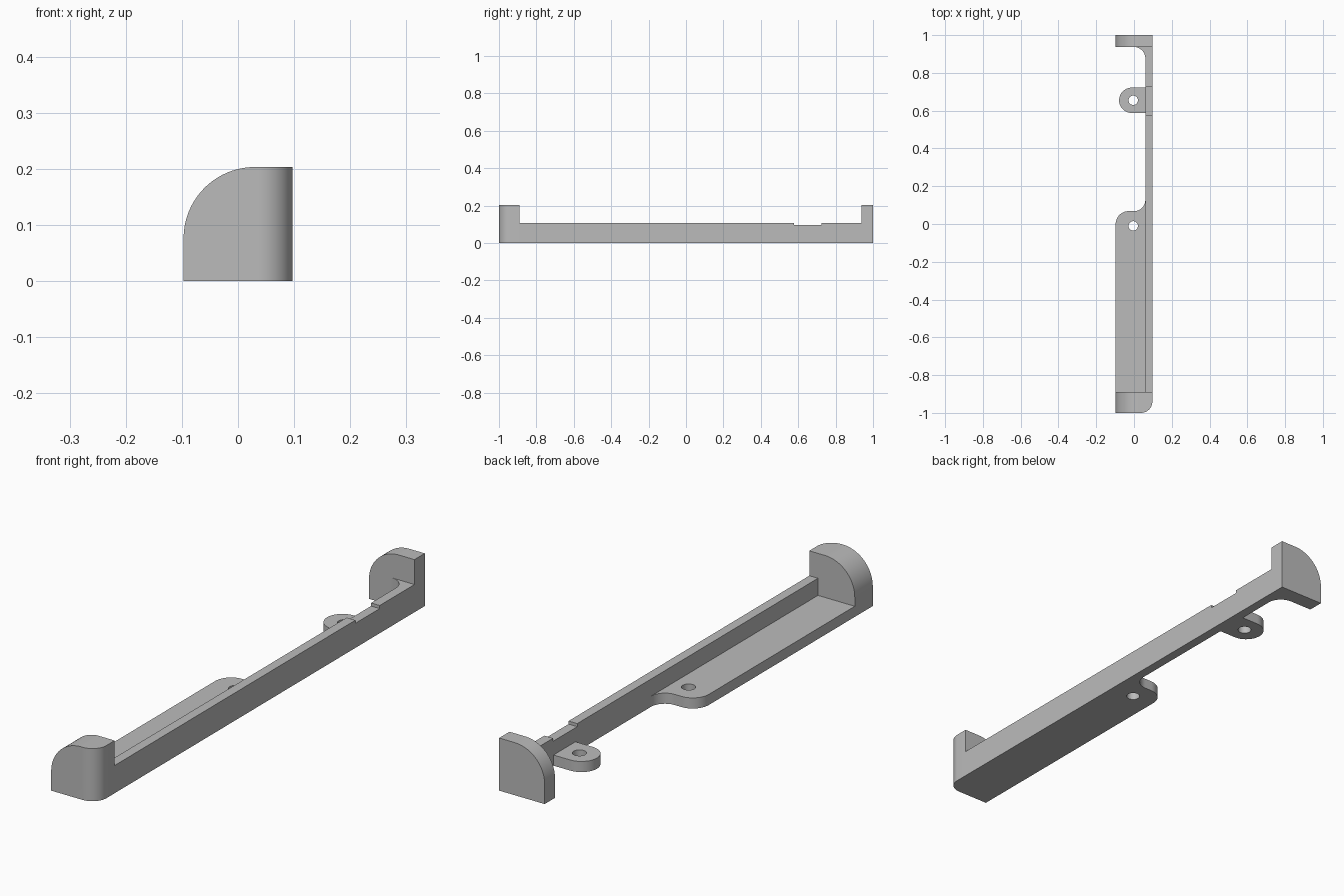
import bpy, bmesh
from math import pi, cos, sin, radians
from mathutils import Vector

if "Cube" in bpy.data.objects:
    bpy.data.objects.remove(bpy.data.objects["Cube"])

X, WALL_IN = 0.097, 0.06          # half width, inner face of the wall
FRONT_IN, BACK_IN = -0.89, 0.937  # inner faces of the end blocks
TOP, RAIL, FLOOR = 0.203, 0.107, 0.041

grey = bpy.data.materials.new("plain grey")
grey.use_nodes = True
grey.diffuse_color = (0.5, 0.5, 0.5, 1)
grey.node_tree.nodes["Principled BSDF"].inputs["Base Color"].default_value = (0.5, 0.5, 0.5, 1)


def arc(cx, cy, r, start, end, n=14):
    angles = [radians(start + (end - start) * i / n) for i in range(n + 1)]
    return [(cx + r * cos(a), cy + r * sin(a)) for a in angles]


def prism(name, outline, place, sweep, round_edge=None):
    """Sweep a flat outline; place maps its 2D points into space."""
    bm = bmesh.new()
    face = bm.faces.new([bm.verts.new(place(*p)) for p in outline])
    swept = bmesh.ops.extrude_face_region(bm, geom=[face])
    moved = [v for v in swept["geom"] if isinstance(v, bmesh.types.BMVert)]
    bmesh.ops.translate(bm, verts=moved, vec=Vector(sweep))
    if round_edge:
        edges = [e for e in bm.edges if all(round_edge(v.co) for v in e.verts)]
        bmesh.ops.bevel(bm, geom=edges, offset=0.06, segments=14, profile=0.5,
                        affect='EDGES')
    bmesh.ops.recalc_face_normals(bm, faces=bm.faces[:])
    mesh = bpy.data.meshes.new(name)
    bm.to_mesh(mesh)
    bm.free()
    mesh.materials.append(grey)
    obj = bpy.data.objects.new(name, mesh)
    bpy.context.collection.objects.link(obj)
    return obj


def activate(obj):
    bpy.ops.object.select_all(action='DESELECT')
    obj.select_set(True)
    bpy.context.view_layer.objects.active = obj


def drill(obj, x, y, r=0.025):
    cutter = prism("hole_cutter", arc(x, y, r, 0, 345, 23),
                   lambda u, v: (u, v, -0.1), (0, 0, 0.3))
    cutter.hide_render = True
    mod = obj.modifiers.new("hole", 'BOOLEAN')
    mod.operation, mod.solver, mod.object = 'DIFFERENCE', 'EXACT', cutter
    activate(obj)
    bpy.ops.object.modifier_apply(modifier=mod.name)
    bpy.data.objects.remove(cutter)


def flat(u, v):
    return (u, v, 0)


# End blocks: square on the wall side, rounded over the open side
end_profile = [(-X, 0), (X, 0), (X, TOP)] + arc(0.03, TOP - 0.127, 0.127, 90, 180, 20)
front_block = prism("front_end_block", end_profile, lambda u, v: (u, -1, v),
                    (0, FRONT_IN + 1, 0),
                    lambda c: c.x > X - 0.001 and c.y < -0.999)
back_block = prism("back_end_block", end_profile, lambda u, v: (u, BACK_IN, v),
                   (0, 1 - BACK_IN, 0))

# Long side wall with a shallow notch in its top edge
wall_profile = [(FRONT_IN, 0), (BACK_IN, 0), (BACK_IN, RAIL), (0.725, RAIL),
                (0.725, 0.095), (0.577, 0.095), (0.577, RAIL), (FRONT_IN, RAIL)]
wall = prism("side_wall", wall_profile, lambda u, v: (WALL_IN, u, v),
             (X - WALL_IN, 0, 0))

# Curved gusset between the wall and the back block
gusset = prism("back_gusset", [(WALL_IN, BACK_IN)] + arc(0, BACK_IN - 0.06, 0.06, 90, 0),
               flat, (0, 0, RAIL))

# Floor plate, blending into the wall at its far end
floor_outline = ([(-X, FRONT_IN), (WALL_IN, FRONT_IN)]
                 + arc(0, 0.128, 0.06, 0, -90)
                 + arc(-X + 0.068, 0, 0.068, 90, 180))
floor = prism("floor_plate", floor_outline, flat, (0, 0, FLOOR))
drill(floor, -0.004, -0.01)

# Round-ended mounting tab
tab_outline = [(WALL_IN, 0.588), (WALL_IN, 0.722)] + arc(-0.012, 0.655, 0.067, 90, 270, 24)
tab = prism("mounting_tab", tab_outline, flat, (0, 0, FLOOR))
drill(tab, -0.004, 0.655)

for part in (front_block, back_block, wall, gusset, floor, tab):
    activate(part)
    bpy.ops.object.shade_smooth_by_angle(angle=radians(30))
